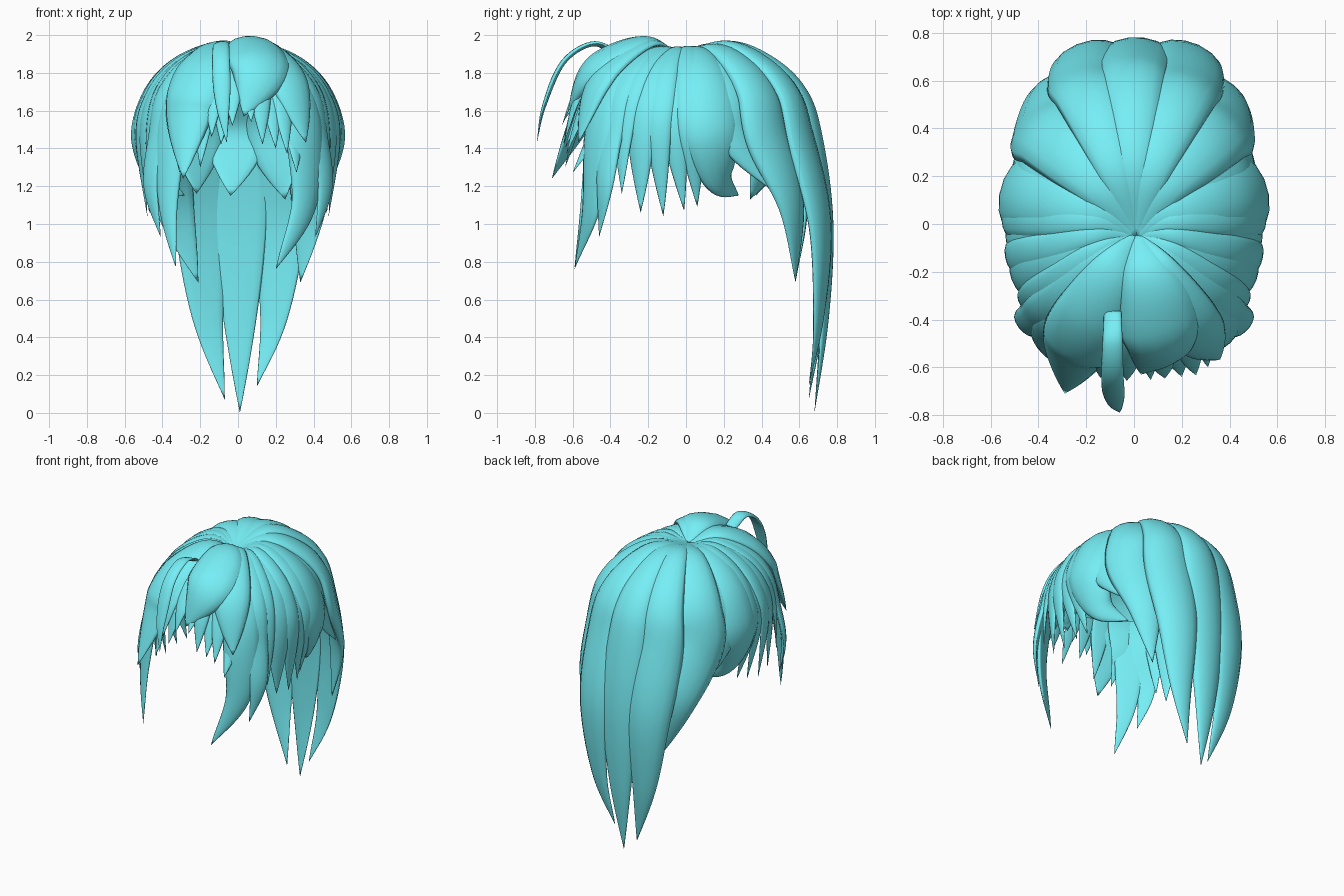
import bpy, bmesh
from math import sin, cos, pi, radians
from mathutils import Vector

if "Cube" in bpy.data.objects:
    bpy.data.objects.remove(bpy.data.objects["Cube"])

mat = bpy.data.materials.new("turquoise_hair")
mat.diffuse_color = (0.18, 0.86, 0.92, 1)
mat.use_nodes = True
mat.node_tree.nodes["Principled BSDF"].inputs["Base Color"].default_value = mat.diffuse_color
CROWN = Vector((0.01, -0.05, 1.89))
FULL, MID = (72, 50, 28, 5), (72, 50, 28)


def scalp(az, el, k=1.0):
    """Point on the rounded head shape the locks follow."""
    a, e = radians(az), radians(el)
    c, s = cos(e) ** 0.91, sin(e) ** 0.91
    return Vector((0.54 * k * c * cos(a), 0.66 * k * c * sin(a), 1.4 + 0.56 * k * s))


def spline(pts, n):
    """Smooth path through the points."""
    p = [pts[0] * 2 - pts[1]] + pts + [pts[-1] * 2 - pts[-2]]
    out = []
    for i in range(1, len(p) - 2):
        a, b, c, d = p[i - 1:i + 3]
        for j in range(n):
            t = j / n
            out.append(0.5 * (2 * b + (c - a) * t + (2 * a - 5 * b + 4 * c - d) * t * t
                              + (3 * b - a - 3 * c + d) * t ** 3))
    return out + [pts[-1]]


def finish(bm, name):
    bmesh.ops.recalc_face_normals(bm, faces=bm.faces)
    me = bpy.data.meshes.new(name)
    bm.to_mesh(me)
    bm.free()
    me.materials.append(mat)
    for f in me.polygons:
        f.use_smooth = True
    ob = bpy.data.objects.new(name, me)
    bpy.context.collection.objects.link(ob)


def strand(name, pts, w, root=0.15, peak=0.5, thick=0.36, sides=14):
    """Tapered lens-section lock, flat side facing the head."""
    path = spline([Vector(p) for p in pts], 8)
    dist = [0]
    for a, b in zip(path, path[1:]):
        dist.append(dist[-1] + (b - a).length)
    bm = bmesh.new()
    rings = []
    for i, p in enumerate(path[:-1]):
        t = dist[i] / dist[-1]
        if t < peak:
            f = root + (1 - root) * sin(t / peak * pi / 2)
        else:
            f = 1 - ((t - peak) / (1 - peak)) ** 1.6
        tan = (path[i + 1] - path[max(i - 1, 0)]).normalized()
        n = p - Vector((0, 0, min(p.z, 1.4)))
        n = (n - tan * n.dot(tan)).normalized()
        side = tan.cross(n)
        ring = []
        for j in range(sides):
            a = 2 * pi * j / sides
            s = w * f * cos(a)
            h = w * f * sin(a) * (thick if sin(a) > 0 else 0.18) - 0.7 * s * s
            ring.append(bm.verts.new(p + side * s + n * h))
        rings.append(ring)
    for a, b in zip(rings, rings[1:]):
        for j in range(sides):
            k = (j + 1) % sides
            bm.faces.new((a[j], a[k], b[k], b[j]))
    tip = bm.verts.new(path[-1])
    for j in range(sides):
        bm.faces.new((rings[-1][j], rings[-1][(j + 1) % sides], tip))
    bm.faces.new(rings[0])
    finish(bm, name)


def lock(name, az, els, ends, w, k=0.96, **kw):
    strand(name, [CROWN] + [scalp(az, e, k) for e in els] + list(ends), w, **kw)


def pair(name, az, els, ends, w, k=0.96, **kw):
    lock(name + "_right", az, els, ends, w, k, **kw)
    lock(name + "_left", 180 - az, els, [(-x, y, z) for x, y, z in ends], w, k, **kw)


# Thin under-layer closing the top of the head
bm = bmesh.new()
rows = [[bm.verts.new(scalp(az, el, 0.88)) for az in range(0, 360, 12)]
        for el in (28, 40, 52, 64, 76, 86)]
for a, b in zip(rows, rows[1:]):
    for j in range(30):
        bm.faces.new((a[j], a[(j + 1) % 30], b[(j + 1) % 30], b[j]))
bm.faces.new(rows[-1])
finish(bm, "under_cap")

# Long back locks
lock("back_center", 90, FULL, [(0.01, 0.73, 1.0), (0.01, 0.725, 0.5), (0.01, 0.68, 0)], 0.155, 1.02)
lock("back_long_left", 114, FULL, [(-0.2, 0.71, 1.0), (-0.16, 0.7, 0.5), (-0.07, 0.65, 0.07)], 0.16, 1.02)
lock("back_long_right", 65, FULL, [(0.23, 0.71, 1.0), (0.19, 0.7, 0.5), (0.1, 0.65, 0.14)], 0.16, 1.02)

# Back corner locks
lock("back_corner_right", 43, FULL, [(0.38, 0.56, 1.1), (0.33, 0.58, 0.69)], 0.17, 0.98)
lock("back_corner_left", 138, FULL, [(-0.34, 0.58, 1.1), (-0.21, 0.58, 0.69)], 0.18, 0.98)
pair("back_point", 26, FULL, [(0.41, 0.52, 1.13)], 0.13, 0.94)

# Rounded side locks curling in under the nape
pair("nape_curl", 13, FULL, [(0.43, 0.18, 1.24), (0.28, 0.28, 1.15)], 0.16, 0.96, peak=0.6)

# Short locks closing the nape behind the neck
for i, (az, x, y, z) in enumerate([(122, -0.22, 0.35, 1.16), (92, -0.04, 0.37, 1.15),
                                   (60, 0.25, 0.34, 1.13)]):
    lock("nape_lock_%d" % i, az, FULL, [(x, y, z)], 0.18, 0.8, peak=0.65)

# Side locks, radiating from the crown
for i, (az, x, y, z, w) in enumerate([(3, 0.44, 0.06, 1.09, 0.09), (-5, 0.47, -0.01, 1.07, 0.08),
                                      (-13, 0.48, -0.12, 1.04, 0.08), (-22, 0.47, -0.24, 1.06, 0.1),
                                      (-31, 0.47, -0.34, 1.16, 0.08)]):
    pair("side_lock_%d" % i, az, FULL, [(x, y, z)], w, 0.98 - 0.02 * (i % 2))

# Front side locks hanging beside the face
pair("temple_lock", -39, FULL, [(0.46, -0.43, 1.2), (0.41, -0.46, 0.93)], 0.1, 0.98)
lock("face_lock_left", -133, FULL, [(-0.37, -0.52, 1.1), (-0.33, -0.59, 0.77)], 0.1, 0.97)
lock("face_lock_right", -47, FULL, [(0.35, -0.5, 1.1), (0.2, -0.59, 0.76)], 0.12, 0.97)
pair("cheek_lock", -54, FULL, [(0.31, -0.6, 1.27)], 0.09, 0.94)

# Small pointed fringe
for i, (x, z) in enumerate([(-0.2, 1.3), (-0.14, 1.46), (-0.09, 1.42), (-0.03, 1.52),
                            (0.07, 1.54), (0.13, 1.42), (0.2, 1.4), (0.26, 1.37)]):
    lock("fringe_%d" % i, -90 + x * 110, MID, [(x, -0.66 + 0.1 * abs(x), z)], 0.065,
         0.96 + 0.03 * (i % 2), peak=0.6)

# Large swept fringe lobes
lock("fringe_lobe_left", -120, FULL[:3] + (14,), [(-0.29, -0.71, 1.24)], 0.165, 1.0)
strand("fringe_lobe_center", [CROWN, (0.05, -0.2, 1.955), (0.1, -0.37, 1.9),
                              (0.11, -0.52, 1.79), (0.03, -0.63, 1.57)], 0.17, peak=0.55)
lock("fringe_lobe_right", -54, (72, 50, 30), [(0.36, -0.57, 1.43)], 0.12, 1.03, peak=0.6)

# Loose curved strand at the front of the crown
strand("loose_strand", [(-0.09, -0.37, 1.91), (-0.09, -0.5, 1.95), (-0.09, -0.65, 1.85),
                        (-0.08, -0.75, 1.62), (-0.06, -0.79, 1.43)], 0.048, root=0.8, peak=0.55)
